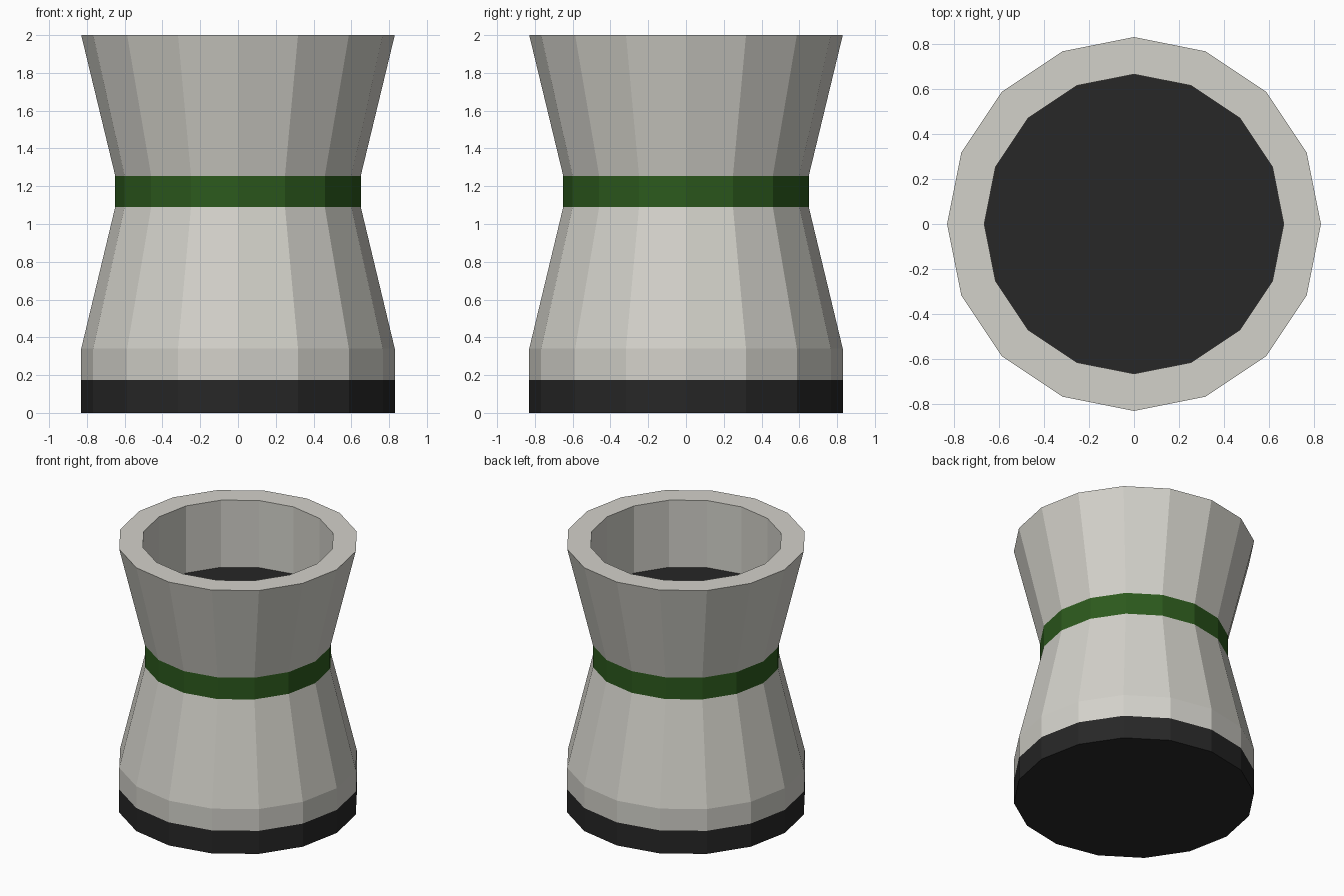
import bpy, bmesh
from math import cos, sin, tau

if "Cube" in bpy.data.objects:
    bpy.data.objects.remove(bpy.data.objects["Cube"])

SIDES = 16


def material(name, rgb):
    m = bpy.data.materials.new(name)
    m.diffuse_color = (*rgb, 1)
    m.use_nodes = True
    m.node_tree.nodes["Principled BSDF"].inputs["Base Color"].default_value = m.diffuse_color
    return m


def lathe(name, profile, mat):
    """Spin (radius, z) points listed from bottom/outside to top/inside; radius 0 makes a cap."""
    bm = bmesh.new()
    rings = []
    for r, z in profile:
        if r == 0:
            rings.append(None)
        else:
            rings.append([bm.verts.new((r * cos(tau * i / SIDES), r * sin(tau * i / SIDES), z))
                          for i in range(SIDES)])
    for a, b in zip(rings, rings[1:]):
        if a is None:
            bm.faces.new(b[::-1])        # cap facing down
        elif b is None:
            bm.faces.new(a)              # cap facing up
        else:
            for i in range(SIDES):
                j = (i + 1) % SIDES
                bm.faces.new((a[i], a[j], b[j], b[i]))
    mesh = bpy.data.meshes.new(name)
    bm.to_mesh(mesh)
    bm.free()
    mesh.materials.append(mat)
    obj = bpy.data.objects.new(name, mesh)
    bpy.context.collection.objects.link(obj)
    return obj


pale = material("pale_grey", (0.65, 0.64, 0.59))
black = material("black", (0.02, 0.02, 0.02))
green = material("dark_green", (0.025, 0.10, 0.012))

WIDE, WAIST, BORE = 0.83, 0.65, 0.665
FLOOR_Z = 1.49

# Foot with closed underside
lathe("base", [(0, 0), (WIDE, 0), (WIDE, 0.175)], black)
# Short straight collar tapering in to the waist
lathe("lower_body", [(WIDE, 0.175), (WIDE, 0.34), (WAIST, 1.09)], pale)
# Coloured band round the waist
lathe("waist_band", [(WAIST, 1.09), (WAIST, 1.255)], green)
# Flared top, flat rim and straight bore
lathe("upper_cup", [(WAIST, 1.255), (WIDE, 2.0), (BORE, 2.0), (BORE, FLOOR_Z)], pale)
# Dark floor inside the opening
lathe("cup_floor", [(BORE, FLOOR_Z), (0, FLOOR_Z)], black)
